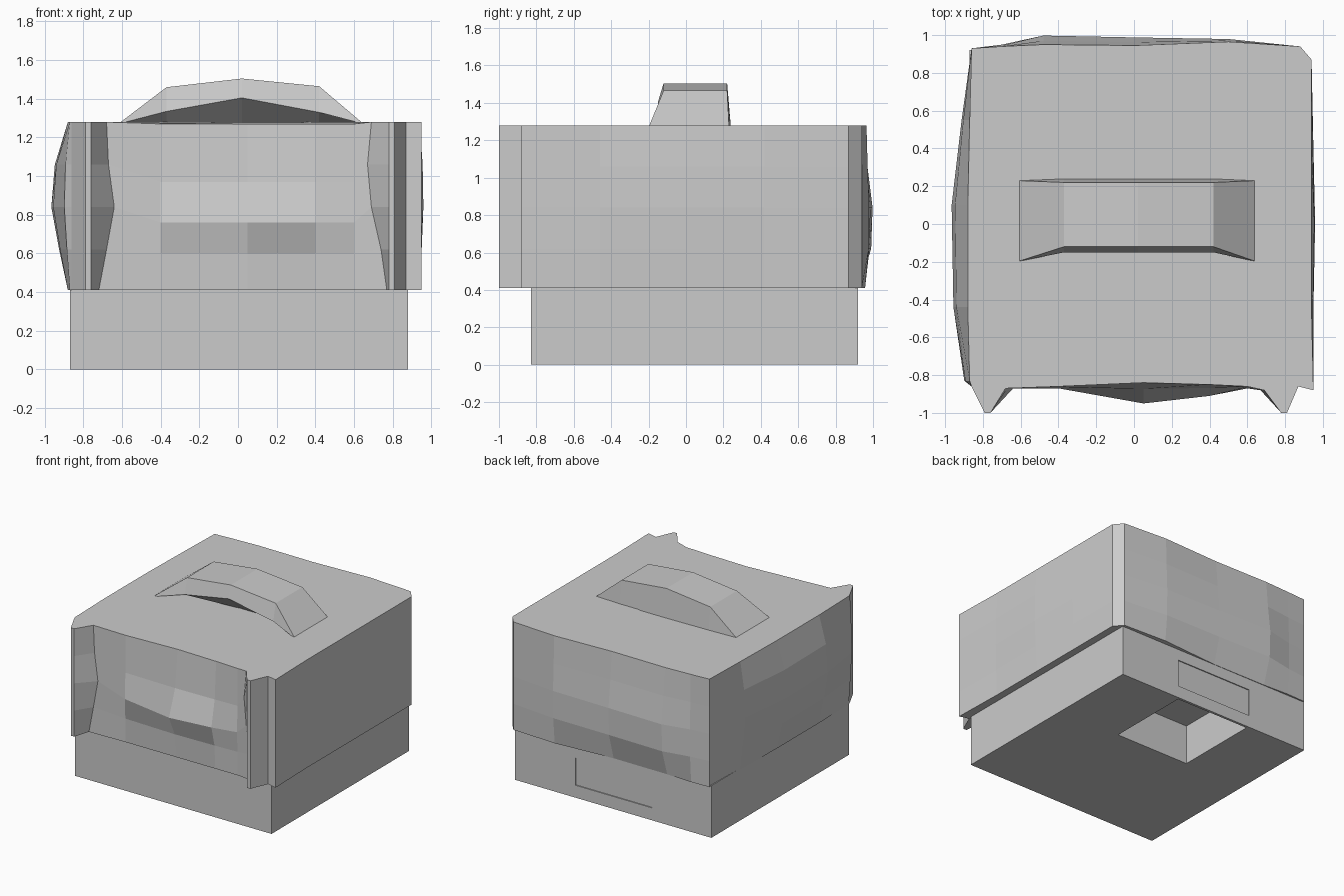
import bpy
import bmesh
from mathutils import Vector

default_cube = bpy.data.objects.get("Cube")
if default_cube:
    bpy.data.objects.remove(default_cube, do_unlink=True)

# Single grey finish
grey = bpy.data.materials.new("plain_grey")
grey.use_nodes = True
colour = (0.6, 0.6, 0.6, 1)
grey.diffuse_color = colour
grey.node_tree.nodes["Principled BSDF"].inputs["Base Color"].default_value = colour


def finish(bm, name):
    """Weld, orient and turn the bmesh into a flat-shaded object."""
    bmesh.ops.remove_doubles(bm, verts=bm.verts, dist=0.001)
    bmesh.ops.recalc_face_normals(bm, faces=bm.faces)
    mesh = bpy.data.meshes.new(name)
    bm.to_mesh(mesh)
    bm.free()
    mesh.materials.append(grey)
    obj = bpy.data.objects.new(name, mesh)
    bpy.context.collection.objects.link(obj)
    return obj


def box(name, low, high):
    """Axis-aligned box between two corners."""
    low, high = Vector(low), Vector(high)
    bm = bmesh.new()
    bmesh.ops.create_cube(bm, size=1)
    bmesh.ops.scale(bm, vec=high - low, verts=bm.verts)
    bmesh.ops.translate(bm, vec=(low + high) / 2, verts=bm.verts)
    return finish(bm, name)


def loft(name, rings):
    """Skin a stack of equal-length closed rings and cap both ends."""
    bm = bmesh.new()
    loops = [[bm.verts.new(point) for point in ring] for ring in rings]
    for lower, upper in zip(loops, loops[1:]):
        for i in range(len(lower)):
            j = (i + 1) % len(lower)
            bm.faces.new((lower[i], lower[j], upper[j], upper[i]))
    bm.faces.new(loops[0])
    bm.faces.new(loops[-1])
    return finish(bm, name)


def carve(target, cutter):
    """Subtract the cutter from the target and discard it."""
    cutter.hide_render = True
    modifier = target.modifiers.new("carve", "BOOLEAN")
    modifier.operation = "DIFFERENCE"
    modifier.solver = "EXACT"
    modifier.object = cutter
    bpy.context.view_layer.objects.active = target
    bpy.ops.object.modifier_apply(modifier=modifier.name)
    bpy.data.objects.remove(cutter, do_unlink=True)


# Base with a compartment underneath and a shallow panel at the back
base = box("base", (-0.87, -0.83, 0), (0.88, 0.92, 0.42))
carve(base, box("compartment_cutter", (-0.33, 0.21, -0.1), (0.33, 0.9, 0.32)))
carve(base, box("panel_cutter", (-0.34, 0.912, 0.1), (0.34, 1, 0.32)))

# Padded cover: outline points as x, y and how far they bulge sideways
heights = (0.41, 0.62, 0.84, 1.06, 1.28)
front_heights = (0.41, 0.6, 0.76, 0.97, 1.27)
front = [(-0.68, -0.87, 0), (-0.4, -0.86, 0.01), (0.05, -0.84, 0.11),
         (0.4, -0.85, 0.06), (0.6, -0.86, 0.01)]
right_side = [(0.94, -0.46, 0.01), (0.94, 0, 0.02), (0.94, 0.42, 0.01)]
back = [(0.88, 0.94, 0), (0.5, 0.965, 0.015), (0, 0.945, 0.045),
        (-0.48, 0.95, 0.05), (-0.7, 0.94, 0.01), (-0.86, 0.93, 0)]
left_side = [(-0.87, 0.55, 0.045), (-0.88, 0.1, 0.09),
             (-0.88, -0.44, 0.08), (-0.87, -0.83, 0.03)]
# Share of the bulge reached at each height
front_swell = (0.2, 0.35, 1, 0.3, 0)
side_swell = (0, 0.5, 0.95, 0.75, 0)
back_swell = (-0.5, 0.8, 0.95, 0.4, 0)
# Wavy inner edges of the two front flaps
left_wave = (-0.04, 0, 0.04, 0.01, 0)
right_wave = (0.08, 0.05, 0, -0.02, 0)


def cover_ring(level):
    z = heights[level]
    front_z = front_heights[level]
    ring = [(x, y - bulge * front_swell[level], front_z) for x, y, bulge in front]
    ring[0] = (-0.68 + left_wave[level], -0.87, z)
    # right front flap
    wave = right_wave[level]
    ring += [(0.69 + wave, -0.88, z), (0.78, -1, z), (0.81, -1, z),
             (0.87, -0.86, z), (0.95, -0.88, z)]
    ring += [(x + bulge * side_swell[level], y, z) for x, y, bulge in right_side]
    ring.append((0.94, 0.87, z))
    ring += [(x, y + bulge * back_swell[level], z) for x, y, bulge in back]
    ring += [(x - bulge * side_swell[level], y, z) for x, y, bulge in left_side]
    # left front flap
    ring += [(-0.86, -0.86, z), (-0.79, -1, z), (-0.76, -1, z)]
    return ring


loft("cover", [cover_ring(level) for level in range(len(heights))])

# Arched handle with a hollowed grip at the front
foot = 1.27


def handle_section(x, top, grip):
    return [(x, 0.24, foot), (x, 0.22, top), (x, -0.12, top),
            (x, -0.15, grip), (x, 0, foot)]


def handle_end(x):
    return [(x, y, foot) for y in (0.23, 0.23, -0.2, -0.2, 0)]


loft("handle", [handle_end(-0.62),
                handle_section(-0.37, 1.46, 1.335),
                handle_section(0.02, 1.505, 1.405),
                handle_section(0.42, 1.465, 1.33),
                handle_end(0.65)])
